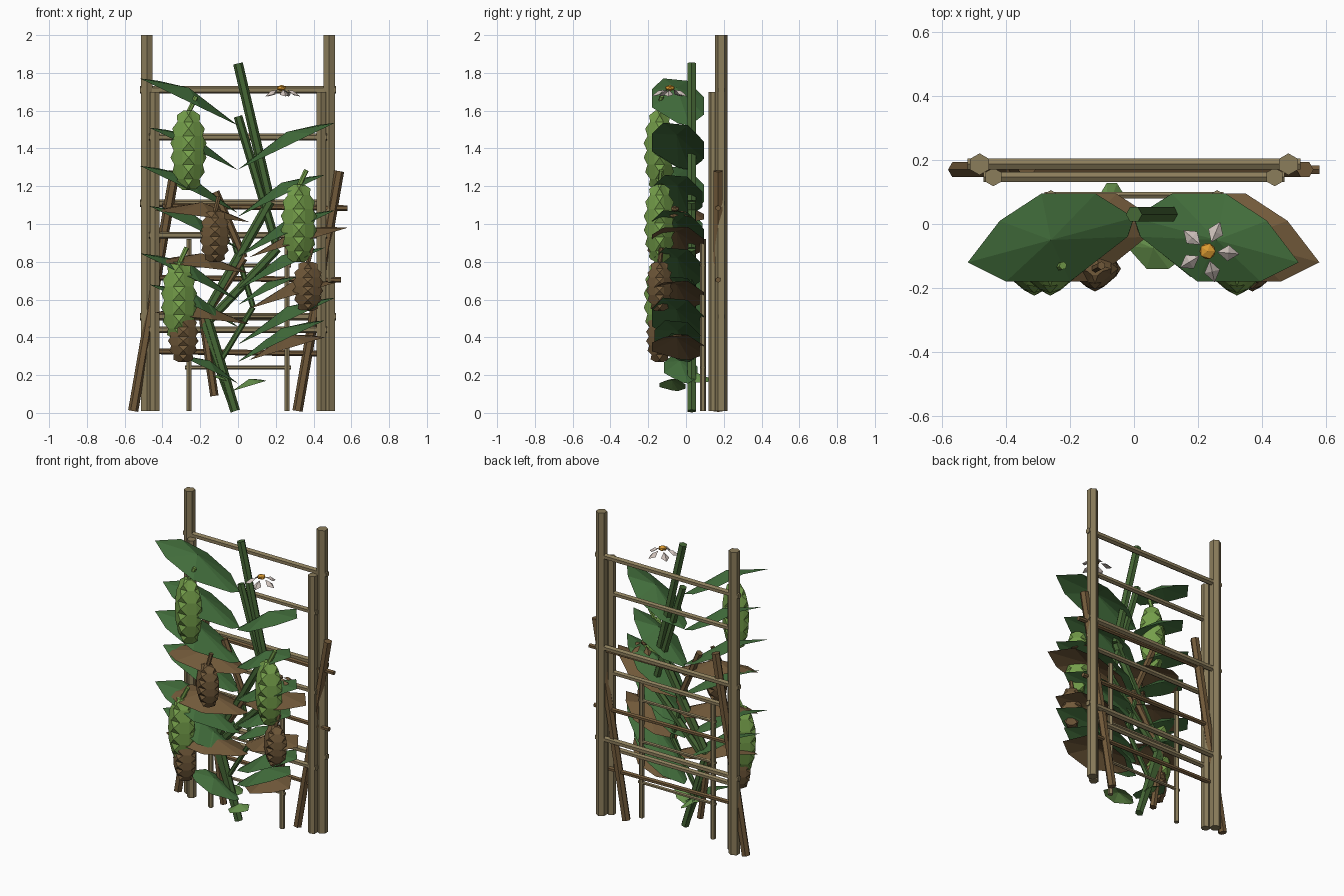
import bpy, bmesh, math
from mathutils import Vector, Matrix

if "Cube" in bpy.data.objects:
    bpy.data.objects.remove(bpy.data.objects["Cube"])


def material(name, r, g, b):
    m = bpy.data.materials.new(name)
    m.diffuse_color = (r, g, b, 1)
    m.use_nodes = True
    m.node_tree.nodes["Principled BSDF"].inputs["Base Color"].default_value = m.diffuse_color
    return m


WOOD = material("wood", .26, .205, .105)
DRY = material("dry_brown", .165, .1, .042)
LEAF = material("leaf_green", .055, .155, .045)
STEM = material("stem_green", .06, .135, .035)
LIGHT = material("sprout_green", .13, .28, .07)
FRUIT = material("fruit_green", .18, .35, .07)
PETAL = material("petal", .62, .54, .50)
GOLD = material("flower_heart", .70, .32, .03)


def finish(name, bm, mat):
    bmesh.ops.recalc_face_normals(bm, faces=bm.faces)
    me = bpy.data.meshes.new(name)
    bm.to_mesh(me)
    bm.free()
    me.materials.append(mat)
    ob = bpy.data.objects.new(name, me)
    bpy.context.collection.objects.link(ob)
    return ob


def rods(name, pts, r, mat, sides=6):
    # one capped prism for each leg of a path
    bm = bmesh.new()
    for a, b in zip(pts, pts[1:]):
        a, b = Vector(a), Vector(b)
        d = b - a
        rot = d.to_track_quat('Z', 'Y').to_matrix().to_4x4()
        bmesh.ops.create_cone(bm, cap_ends=True, segments=sides, radius1=r, radius2=r,
                              depth=d.length, matrix=Matrix.Translation((a + b) / 2) @ rot)
    return finish(name, bm, mat)


# leaf outline seen from above: distance out from the stem, y, upward arch
OUTLINE = [(0, .02, 0), (.12, .095, 0), (.29, .095, .01), (.42, .01, .035),
           (.52, -.12, 0), (.40, -.18, 0), (.20, -.18, 0), (.02, -.04, 0)]


def leaf(name, tip_x, tip_z, mat, size=1, base_x=0, slope=.48, y0=0):
    bm = bmesh.new()
    side = 1 if tip_x > base_x else -1
    sx = abs(tip_x - base_x) / .52

    def vert(u, y, lift=0):
        x = u * sx
        z = tip_z - slope * (.52 - u) * sx + lift * size
        return bm.verts.new((base_x + side * x, y0 + y * size, z))

    ring = [vert(*p) for p in OUTLINE]
    top, low = vert(.26, -.05, .075), vert(.26, -.05, .06)
    for i in range(len(ring)):
        a, b = ring[i], ring[(i + 1) % len(ring)]
        bm.faces.new((a, b, top))
        bm.faces.new((b, a, low))
    return finish(name, bm, mat)


def fruit(name, x, z0, z1, r, mat, hook):
    # lathed eight-sided body with four columns of pointed warts
    bm = bmesh.new()
    prof = [(0, .4), (.14, .75), (.32, .96), (.5, 1), (.68, .96), (.86, .75), (1, .35)]
    rings = []
    for t, k in prof:
        rings.append([bm.verts.new((x + r * k * math.cos(a), -.14 + .85 * r * k * math.sin(a),
                                    z0 + (z1 - z0) * t))
                      for a in [math.pi / 8 + i * math.pi / 4 for i in range(8)]])
    warts = []
    for j in range(len(rings) - 1):
        for i in range(8):
            k = (i + 1) % 8
            f = bm.faces.new((rings[j][i], rings[j][k], rings[j + 1][k], rings[j + 1][i]))
            if i % 2:
                warts.append(f)
    bm.faces.new(rings[0][::-1])
    bm.faces.new(rings[-1])
    bm.normal_update()
    bmesh.ops.poke(bm, faces=warts, offset=r * .22)
    finish(name, bm, mat)
    rods(name + "_stalk", [(x, -.14, z1 - .01), (x + hook, -.13, z1 + .075)], .013,
         FRUIT if mat is FRUIT else DRY)


def flower(name, x, y, z, petal_mat, heart_mat):
    bm = bmesh.new()
    for i in range(5):
        m = Matrix.Translation((x, y, z)) @ Matrix.Rotation(-.09 + i * math.tau / 5, 4, 'Z')
        pts = [(.03, 0, -.01), (.065, .025, -.035), (.10, 0, -.045), (.065, -.025, -.035)]
        ring = [bm.verts.new(m @ Vector(p)) for p in pts]
        for lift in (-.015, -.038):
            mid = bm.verts.new(m @ Vector((.065, 0, lift)))
            for j in range(4):
                bm.faces.new((ring[j], ring[(j + 1) % 4], mid))
    finish(name + "_petals", bm, petal_mat)
    bm = bmesh.new()
    bmesh.ops.create_icosphere(bm, subdivisions=1, radius=.028,
                               matrix=Matrix.Translation((x, y, z)) @ Matrix.Diagonal((1, 1, .6, 1)))
    finish(name + "_heart", bm, heart_mat)


# upright trellises of three sizes
for label, px, y, h, r, rung_r, reach, levels in [
        ("large", .483, .187, 2.0, .034, .02, .52, (.51, 1.11, 1.71)),
        ("medium", .44, .147, 1.7, .029, .018, .47, (.44, .94, 1.46)),
        ("small", .26, .09, .92, .016, .011, .28, (.24, .51, .78))]:
    for s, n in ((-1, "left"), (1, "right")):
        rods(f"{label}_post_{n}", [(s * px, y, .01), (s * px, y, h)], r, WOOD)
    for i, z in enumerate(levels):
        rods(f"{label}_rung_{i}", [(-reach, y, z), (reach, y, z)], rung_r, WOOD)

# withered leaning trellis
for x0, n in ((-.555, "left"), (.315, "right")):
    rods("leaning_post_" + n, [(x0, .17, .01), (x0 + .22, .17, 1.28)], .027, DRY)
for i, (z, a, b) in enumerate([(.32, -.45, .44), (.71, -.42, .545), (1.09, -.40, .58)]):
    rods(f"leaning_rung_{i}", [(a, .17, z + .006), (b, .17, z - .006)], .015, DRY)

# zigzag vine stems
Y = .03
for name, path, r, mat in [
        ("tall_stem", [(-.015, .01), (-.17, .52), (.17, 1.12), (0, 1.85)], .026, STEM),
        ("middle_stem", [(-.015, .01), (-.18, .46), (.21, .87), (0, 1.57)], .023, STEM),
        ("young_stem", [(-.02, .01), (-.09, .28), (.08, .56), (-.02, .9)], .015, STEM),
        ("withered_stem", [(-.125, .09), (-.185, .5), (.03, .82), (-.12, 1.17)], .022, DRY),
        ("sprout_stem", [(-.03, .01), (-.05, .17)], .012, LIGHT)]:
    rods(name, [(x, Y, z) for x, z in path], r, mat)

# leaves for each growth stage: tip x, tip z
for i in range(3):
    leaf(f"tall_leaf_left_{i}", -.52, .845 + .463 * i, LEAF)
    leaf(f"tall_leaf_right_{i}", .515, .61 + .463 * i, LEAF)
    leaf(f"middle_leaf_left_{i}", -.47, .68 + .415 * i, LEAF, .92)
    leaf(f"middle_leaf_right_{i}", .46, .49 + .385 * i, LEAF, .92)
    leaf(f"withered_leaf_left_{i}", -.44, .53 + .27 * i, DRY, 1, .06, .12)
    leaf(f"withered_leaf_right_{i}", .46 + .06 * i, .40 + .29 * i, DRY, 1, .06, .3)
for i in range(2):
    leaf(f"young_leaf_left_{i}", -.30, .30 + .3 * i, LEAF, .65)
    leaf(f"young_leaf_right_{i}", .31, .42 + .3 * i, LEAF, .65)
leaf("sprout_leaf_right", .15, .17, LIGHT, .5, -.03, .3, -.05)
leaf("sprout_leaf_left", -.13, .19, LIGHT, .5, -.03, .3, .08)

# hanging warty fruits, ripe and withered
fruit("green_fruit_upper", -.262, 1.18, 1.6, .085, FRUIT, .04)
fruit("green_fruit_right", .322, .8, 1.21, .085, FRUIT, .04)
fruit("green_fruit_lower", -.312, .39, .8, .085, FRUIT, .04)
fruit("brown_fruit_centre", -.122, .8, 1.07, .072, DRY, .02)
fruit("brown_fruit_right", .37, .54, .8, .072, DRY, .02)
fruit("brown_fruit_lower", -.29, .27, .54, .072, DRY, .02)

# blossoms
flower("fresh_flower", .23, -.085, 1.72, PETAL, GOLD)
flower("dry_flower", .34, -.06, 1.08, DRY, DRY)
